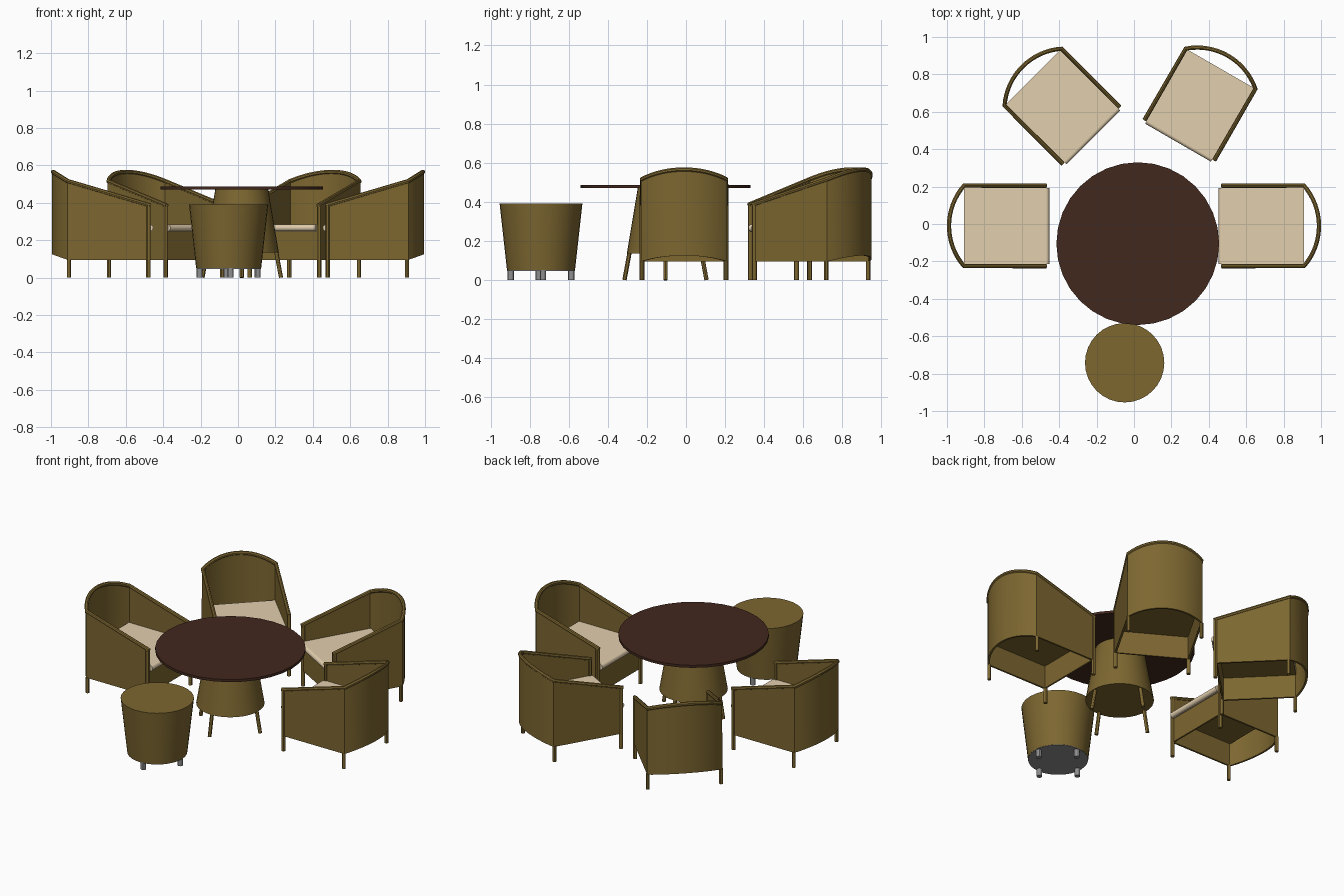
import bpy, bmesh, math
from mathutils import Vector, Matrix

if "Cube" in bpy.data.objects:
    bpy.data.objects.remove(bpy.data.objects["Cube"])


def material(name, rgb):
    m = bpy.data.materials.new(name)
    m.diffuse_color = (*rgb, 1)
    m.use_nodes = True
    m.node_tree.nodes["Principled BSDF"].inputs["Base Color"].default_value = m.diffuse_color
    return m


WICKER = material("olive wicker", (0.205, 0.135, 0.03))
CUSHION = material("beige cushion", (0.76, 0.62, 0.42))
WOOD = material("dark brown top", (0.054, 0.021, 0.013))
GREY = material("grey", (0.27, 0.27, 0.27))


def shade(ob, angle=30):
    bpy.ops.object.select_all(action='DESELECT')
    ob.select_set(True)
    bpy.context.view_layer.objects.active = ob
    bpy.ops.object.convert(target='MESH')
    bpy.ops.object.shade_smooth_by_angle(angle=math.radians(angle))


def finish(name, bm, mat, place=None, smooth=True, thickness=0):
    if place is not None:
        bm.transform(place)
    me = bpy.data.meshes.new(name)
    bm.to_mesh(me)
    bm.free()
    ob = bpy.data.objects.new(name, me)
    bpy.context.collection.objects.link(ob)
    me.materials.append(mat)
    if thickness:
        mod = ob.modifiers.new("thickness", 'SOLIDIFY')
        mod.thickness = thickness
        mod.offset = 0
    if smooth:
        shade(ob)
    return ob


def rod(name, a, b, r, mat, r2=None, place=None, sides=12):
    a, b = Vector(a), Vector(b)
    bm = bmesh.new()
    turn = Vector((0, 0, 1)).rotation_difference(b - a).to_matrix().to_4x4()
    bmesh.ops.create_cone(bm, cap_ends=True, segments=sides, radius1=r,
                          radius2=r if r2 is None else r2, depth=(b - a).length,
                          matrix=Matrix.Translation((a + b) / 2) @ turn)
    return finish(name, bm, mat, place)


def box(name, lo, hi, mat, place=None):
    lo, hi = Vector(lo), Vector(hi)
    bm = bmesh.new()
    bmesh.ops.create_cube(bm, size=1, matrix=Matrix.Translation((lo + hi) / 2)
                          @ Matrix.Diagonal((*(hi - lo), 1)))
    return finish(name, bm, mat, place, False)


# Chair outline: local x runs from back corner (0) to front, y across
HALF, DEPTH, SAG = 0.215, 0.43, 0.08
R = (HALF ** 2 + SAG ** 2) / (2 * SAG)
SWEEP = math.asin(HALF / R)
outline = [(DEPTH, HALF)]
for i in range(17):
    t = SWEEP * (1 - i / 8)
    outline.append((R - SAG - R * math.cos(t), R * math.sin(t)))
outline.append((DEPTH, -HALF))


def top_z(u):
    return 0.515 - 0.127 * u / DEPTH if u > 0 else 0.515 - 0.05 * u / SAG


def low_z(u):
    return 0.095 if u > 0 else 0.095 - 0.03 * u / SAG


def chair(name, x, y, degrees):
    place = Matrix.Translation((x, y, 0)) @ Matrix.Rotation(math.radians(degrees), 4, 'Z')

    # arms and curved back
    bm = bmesh.new()
    cols = [(bm.verts.new((u, v, low_z(u))), bm.verts.new((u, v, top_z(u)))) for u, v in outline]
    for (a, b), (c, d) in zip(cols, cols[1:]):
        bm.faces.new((a, c, d, b))
    finish(name + "_shell", bm, WICKER, place, thickness=0.012)

    # rail along the top edge
    cu = bpy.data.curves.new(name + "_top_rail", 'CURVE')
    cu.dimensions = '3D'
    cu.bevel_depth = 0.012
    cu.bevel_resolution = 2
    cu.use_fill_caps = True
    sp = cu.splines.new('POLY')
    path = [(DEPTH + 0.01, HALF)] + outline[1:-1] + [(DEPTH + 0.01, -HALF)]
    sp.points.add(len(path) - 1)
    for p, (u, v) in zip(sp.points, path):
        p.co = (u, v, top_z(u), 1)
    rail = bpy.data.objects.new(name + "_top_rail", cu)
    bpy.context.collection.objects.link(rail)
    rail.matrix_world = place
    cu.materials.append(WICKER)
    shade(rail, 40)

    # legs
    for s in (1, -1):
        rod(name + "_front_leg", (DEPTH, s * HALF, 0), (DEPTH, s * HALF, 0.39), 0.012, WICKER, place=place)
        rod(name + "_back_leg", (0.005, s * HALF, 0), (0.005, s * HALF, 0.098), 0.011, WICKER, place=place)

    # seat: front panel, base board, cushion and its rounded front edge
    box(name + "_front_panel", (DEPTH - 0.01, -HALF, 0.095), (DEPTH, HALF, 0.25), WICKER, place)
    box(name + "_seat_base", (0, -HALF + 0.006, 0.24), (DEPTH - 0.01, HALF - 0.006, 0.247), WICKER, place)
    box(name + "_seat_cushion", (0, -HALF + 0.006, 0.247), (DEPTH + 0.008, HALF - 0.006, 0.284), CUSHION, place)
    rod(name + "_cushion_edge", (DEPTH + 0.008, -HALF + 0.012, 0.266),
        (DEPTH + 0.008, HALF - 0.012, 0.266), 0.018, CUSHION, place=place, sides=16)


chair("left_chair", -0.909, -0.01, 0)
chair("right_chair", 0.909, -0.01, 180)
chair("back_left_chair", -0.54, 0.785, -45)
chair("back_right_chair", 0.463, 0.83, -120)

# table
TX, TY = 0.02, -0.105
rod("table_top", (TX, TY, 0.47), (TX, TY, 0.486), 0.435, WOOD, sides=32)
rod("table_pedestal", (TX, TY, 0.135), (TX, TY, 0.47), 0.198, WICKER, r2=0.142, sides=32)
for i in range(4):
    c, s = math.cos(i * math.pi / 2), math.sin(i * math.pi / 2)
    rod("table_leg", (TX + 0.21 * c, TY + 0.21 * s, 0),
        (TX + 0.182 * c, TY + 0.182 * s, 0.15), 0.011, WICKER)

# stool
SX, SY = -0.05, -0.742
rod("stool_body", (SX, SY, 0.05), (SX, SY, 0.392), 0.174, WICKER, r2=0.212, sides=32)
rod("stool_underside", (SX, SY, 0.047), (SX, SY, 0.051), 0.173, GREY, sides=32)
for i in range(4):
    t = i * math.pi / 2 + 0.07
    x, y = SX + 0.155 * math.cos(t), SY + 0.155 * math.sin(t)
    rod("stool_foot", (x, y, 0), (x, y, 0.05), 0.016, GREY)
